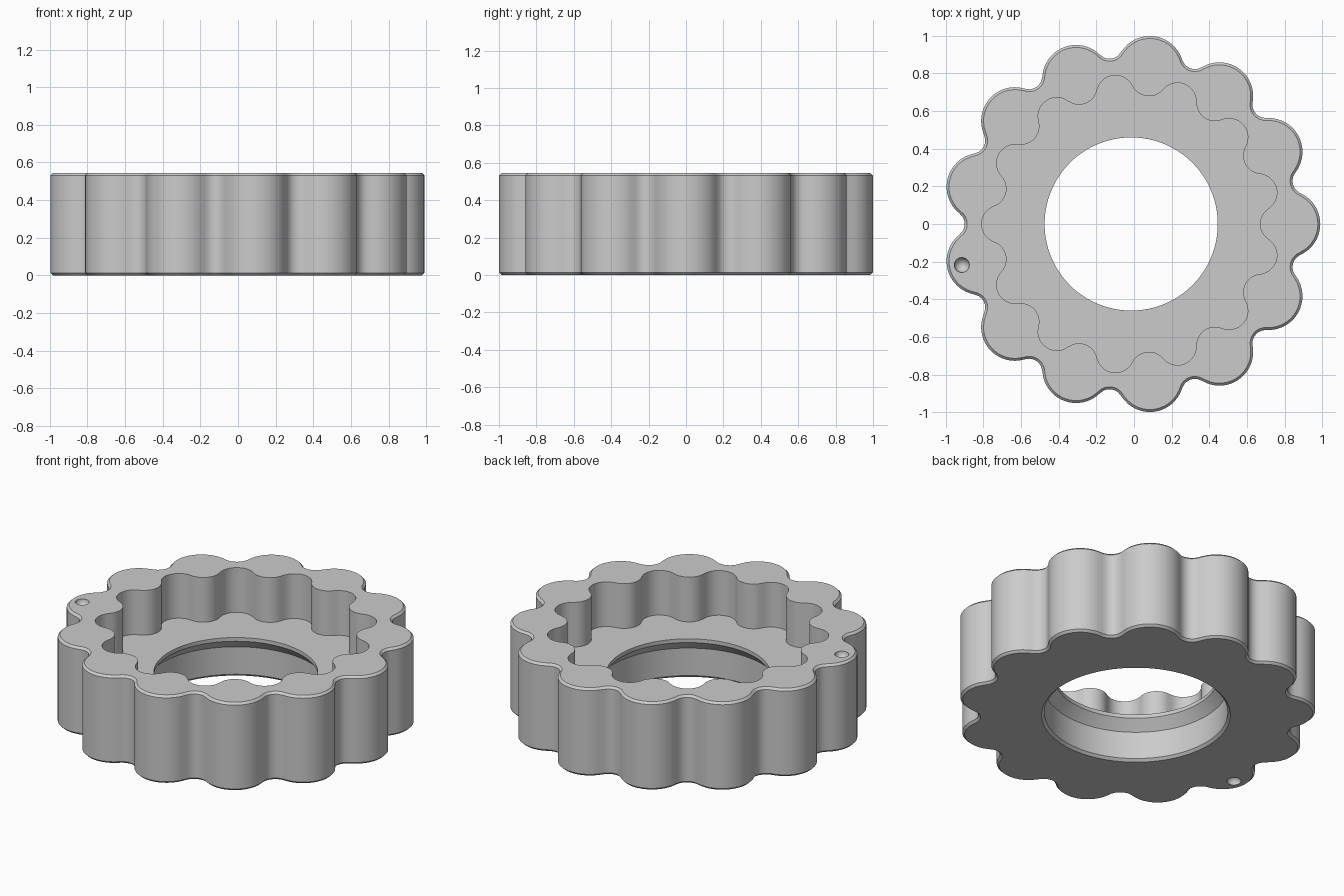
import bpy
import bmesh
from math import sin, cos, tau, atan2, hypot, sqrt, radians

if "Cube" in bpy.data.objects:
    bpy.data.objects.remove(bpy.data.objects["Cube"], do_unlink=True)

LOBES = 13
STEPS = LOBES * 24
HALF = tau / LOBES / 2
CENTRE_X = -0.015
HEIGHT = 0.545
FLOOR = 0.268
CHAMFER = 0.013


def scallop(tip, valley, lobe, phase=0.0, inset=0.0):
    """Outline of lobe arcs joined tangentially by valley arcs."""
    rc = tip - lobe
    cx, cy = rc * cos(HALF), rc * sin(HALF)
    k = valley - cx
    fillet = (k * k + cy * cy - lobe * lobe) / (2 * (lobe - k))
    d = valley + fillet
    s = lobe / hypot(d - cx, cy)
    tangent = atan2(cy * (1 - s), cx + s * (d - cx))
    lobe, fillet = lobe - inset, fillet + inset

    def radius(t):
        a = abs((t - phase + HALF) % (2 * HALF) - HALF)
        b = HALF - a
        if b > tangent:
            return rc * cos(a) + sqrt(max(0, lobe ** 2 - (rc * sin(a)) ** 2))
        return d * cos(b) - sqrt(max(0, fillet ** 2 - (d * sin(b)) ** 2))
    return radius


def circle(r):
    return lambda t: r


# Cross-section: each ring is an outline at a height
outer = scallop(1.005, 0.885, 0.18)
outer_inset = scallop(1.005, 0.885, 0.18, inset=CHAMFER)
pocket = scallop(0.795, 0.685, 0.10, phase=HALF)
section = [
    (outer_inset, 0), (outer, CHAMFER),
    (outer, HEIGHT - CHAMFER), (outer_inset, HEIGHT),
    (pocket, HEIGHT), (pocket, FLOOR),
    (circle(0.46), FLOOR), (circle(0.46), 0.245),
    (circle(0.515), 0.185), (circle(0.515), 0.015), (circle(0.53), 0),
]

# Scalloped ring body, lofted around the closed section
bm = bmesh.new()
rings = []
for outline, z in section:
    ring = []
    for i in range(STEPS):
        t = tau * i / STEPS
        r = outline(t)
        ring.append(bm.verts.new((CENTRE_X + r * cos(t), r * sin(t), z)))
    rings.append(ring)
for j, low in enumerate(rings):
    high = rings[(j + 1) % len(rings)]
    for i in range(STEPS):
        n = (i + 1) % STEPS
        bm.faces.new((low[i], low[n], high[n], high[i]))
bmesh.ops.recalc_face_normals(bm, faces=bm.faces)
mesh = bpy.data.meshes.new("scalloped_ring")
bm.to_mesh(mesh)
bm.free()
ring_body = bpy.data.objects.new("scalloped_ring", mesh)
bpy.context.collection.objects.link(ring_body)

# Plain grey material
grey = bpy.data.materials.new("grey")
grey.use_nodes = True
grey.diffuse_color = (0.6, 0.6, 0.6, 1)
grey.node_tree.nodes["Principled BSDF"].inputs["Base Color"].default_value = (0.6, 0.6, 0.6, 1)
mesh.materials.append(grey)

# Round index dimples on the top and bottom of one lobe
bpy.context.view_layer.objects.active = ring_body
for z in (0, HEIGHT):
    bpy.ops.mesh.primitive_uv_sphere_add(segments=32, ring_count=17, radius=0.04,
                                         location=(-0.915, -0.218, z))
    cutter = bpy.context.object
    cutter.name = "dimple_cutter"
    cutter.hide_render = True
    cutter.data.materials.append(grey)
    cut = ring_body.modifiers.new("dimple", "BOOLEAN")
    cut.operation = "DIFFERENCE"
    cut.solver = "EXACT"
    cut.object = cutter
    bpy.context.view_layer.objects.active = ring_body
    bpy.ops.object.modifier_apply(modifier=cut.name)
    bpy.data.objects.remove(cutter, do_unlink=True)

# Smooth walls with crisp edges
bpy.ops.object.select_all(action="DESELECT")
ring_body.select_set(True)
bpy.ops.object.shade_smooth_by_angle(angle=radians(30))
